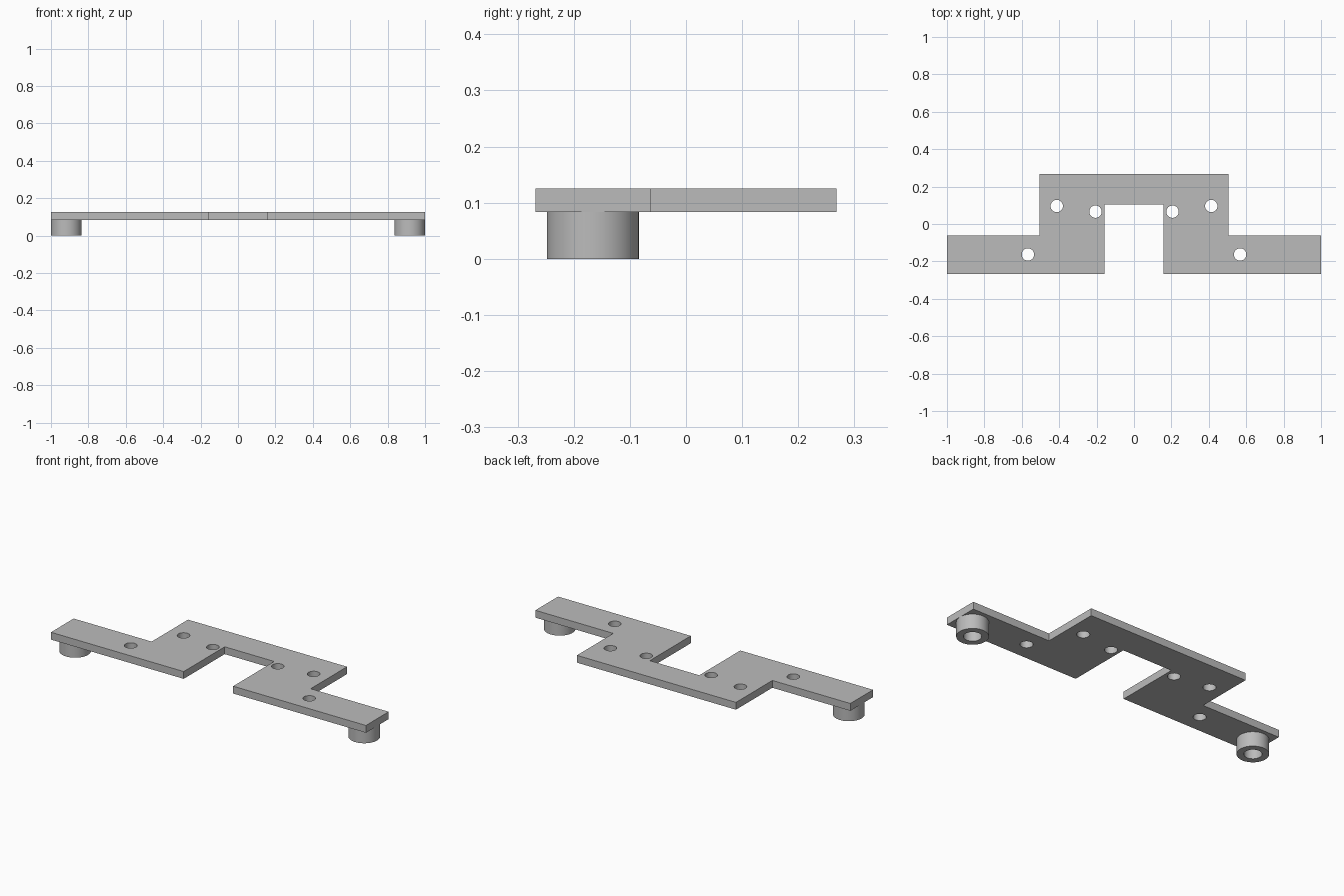
import bpy
import math

cube = bpy.data.objects.get("Cube")
if cube:
    bpy.data.objects.remove(cube, do_unlink=True)

# Single grey material
grey = bpy.data.materials.new("plain grey")
grey.use_nodes = True
color = (0.5, 0.5, 0.5, 1)
grey.diffuse_color = color
grey.node_tree.nodes["Principled BSDF"].inputs["Base Color"].default_value = color


def circle(cx, cy, radius, sides=48):
    steps = [2 * math.pi * i / sides for i in range(sides)]
    return [(cx + radius * math.cos(a), cy + radius * math.sin(a)) for a in steps]


def extruded(name, loops, bottom, top):
    """Fill the first loop, cut out the others, and extrude from bottom to top."""
    curve = bpy.data.curves.new(name, "CURVE")
    curve.dimensions = "2D"
    curve.fill_mode = "BOTH"
    curve.extrude = (top - bottom) / 2
    for loop in loops:
        spline = curve.splines.new("POLY")
        spline.points.add(len(loop) - 1)
        for point, (x, y) in zip(spline.points, loop):
            point.co = (x, y, 0, 1)
        spline.use_cyclic_u = True
    obj = bpy.data.objects.new(name, curve)
    obj.location.z = (top + bottom) / 2
    bpy.context.collection.objects.link(obj)
    bpy.ops.object.select_all(action="DESELECT")
    obj.select_set(True)
    bpy.context.view_layer.objects.active = obj
    bpy.ops.object.convert(target="MESH")
    obj = bpy.context.object
    obj.data.materials.clear()
    obj.data.materials.append(grey)
    bpy.ops.object.shade_smooth_by_angle(angle=math.radians(30))
    return obj


PLATE_BOTTOM, PLATE_TOP = 0.083, 0.125

# Stepped bracket plate with mirrored screw holes
half = [(0.157, 0.104), (0.157, -0.268), (1, -0.268),
        (1, -0.062), (0.505, -0.062), (0.505, 0.268)]
outline = half + [(-x, y) for x, y in reversed(half)]
holes = [circle(side * x, y, 0.033)
         for side in (1, -1)
         for x, y in ((0.413, 0.096), (0.206, 0.066), (0.567, -0.163))]
extruded("bracket_plate", [outline] + holes, PLATE_BOTTOM, PLATE_TOP)

# Hollow round standoffs under both ends
for side, label in ((1, "left"), (-1, "right")):
    centre = (side * 0.918, -0.166)
    extruded(label + "_standoff", [circle(*centre, 0.082), circle(*centre, 0.046)],
             0, PLATE_BOTTOM)
